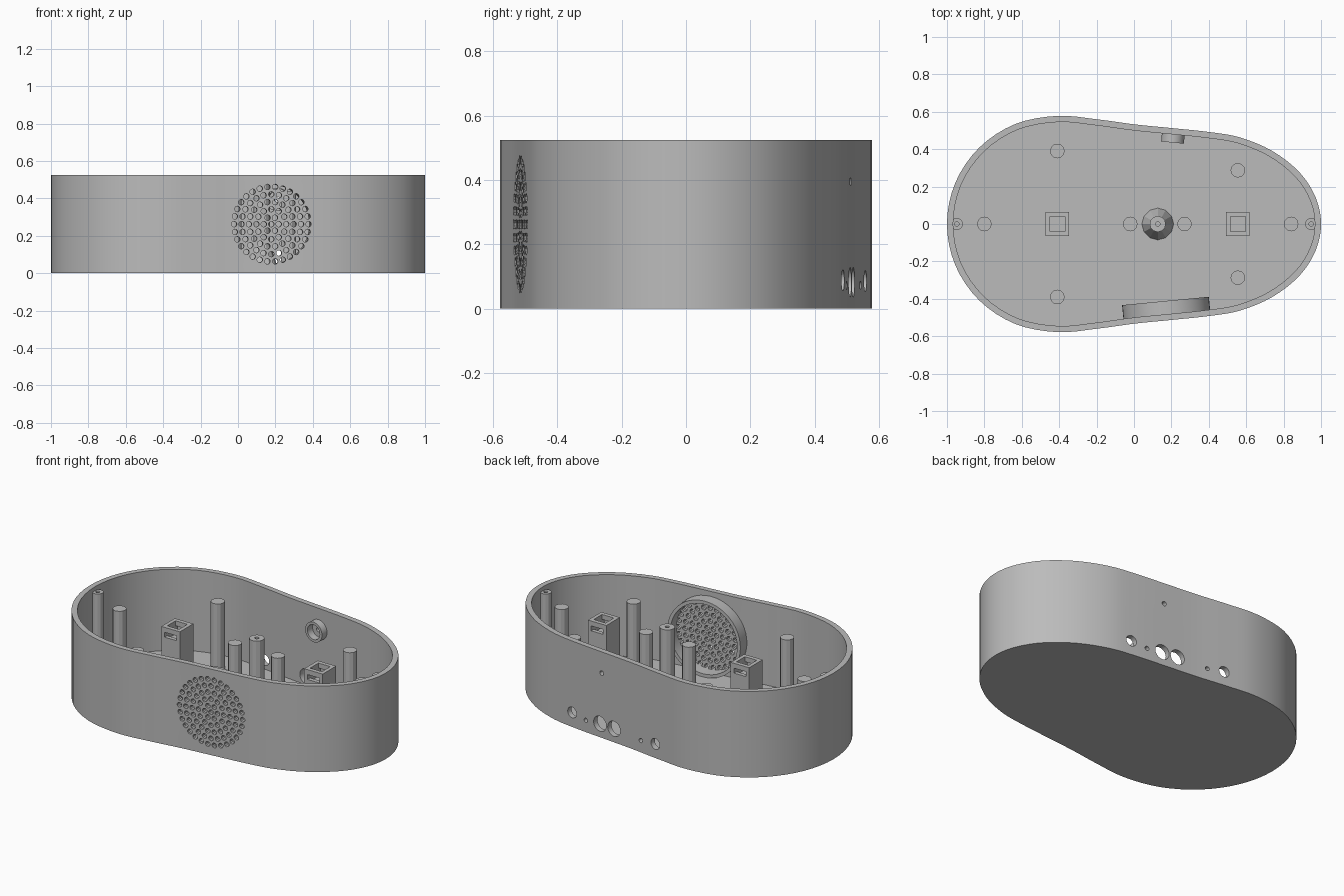
import bpy, bmesh
from math import pi, sin, cos, radians
from mathutils import Matrix, Vector

old = bpy.data.objects.get("Cube")
if old:
    bpy.data.objects.remove(old, do_unlink=True)

grey = bpy.data.materials.new("plain grey")
grey.use_nodes = True
grey.diffuse_color = (0.5, 0.5, 0.5, 1)
grey.node_tree.nodes["Principled BSDF"].inputs["Base Color"].default_value = (0.5, 0.5, 0.5, 1)

HEIGHT, FLOOR, WALL, POST_TOP = 0.525, 0.03, 0.033, 0.437


def finish(name, bm):
    bmesh.ops.remove_doubles(bm, verts=bm.verts, dist=1e-5)
    bmesh.ops.recalc_face_normals(bm, faces=bm.faces)
    mesh = bpy.data.meshes.new(name)
    bm.to_mesh(mesh)
    bm.free()
    mesh.materials.append(grey)
    obj = bpy.data.objects.new(name, mesh)
    bpy.context.collection.objects.link(obj)
    return obj


def smooth(obj):
    bpy.ops.object.select_all(action='DESELECT')
    obj.select_set(True)
    bpy.context.view_layer.objects.active = obj
    bpy.ops.object.shade_smooth_by_angle(angle=radians(25))


def lathe(name, profile, sides, matrix=Matrix(), closed=False):
    """Turn a (radius, z) profile about z, then place it."""
    bm = bmesh.new()
    rings = [[bm.verts.new(matrix @ Vector((r * cos(2 * pi * i / sides), r * sin(2 * pi * i / sides), z)))
              for i in range(sides)] for r, z in profile]
    pairs = list(zip(rings, rings[1:] + rings[:1]))
    for a, b in pairs if closed else pairs[:-1]:
        for i in range(sides):
            j = (i + 1) % sides
            bm.faces.new((a[i], a[j], b[j], b[i]))
    bmesh.ops.dissolve_degenerate(bm, dist=1e-6, edges=bm.edges)
    return finish(name, bm)


def box(name, centre, size):
    bm = bmesh.new()
    bmesh.ops.create_cube(bm, size=1, matrix=Matrix.Translation(centre) @ Matrix.Diagonal((*size, 1)))
    return finish(name, bm)


def cut(obj, cutter):
    cutter.hide_render = True
    mod = obj.modifiers.new("cut", 'BOOLEAN')
    mod.operation, mod.solver, mod.object = 'DIFFERENCE', 'EXACT', cutter
    bpy.context.view_layer.objects.active = obj
    bpy.ops.object.modifier_apply(modifier=mod.name)
    bpy.data.objects.remove(cutter, do_unlink=True)


# Egg-shaped outline: half of it as a smooth spline, mirrored in y
half = [(-0.41 - 0.59 * cos(t * pi / 8), 0.578 * sin(t * pi / 8)) for t in range(5)]
half += [(-0.2, 0.56), (0, 0.533), (0.2, 0.513), (0.4, 0.492), (0.566, 0.463),
         (0.74, 0.39), (0.886, 0.275), (0.972, 0.14), (1, 0)]
half = [Vector(p) for p in half]
flip = lambda p: Vector((p.x, -p.y))
ctrl = [flip(half[1])] + half + [flip(half[-2])]
upper = []
for a, b, c, d in zip(ctrl, ctrl[1:], ctrl[2:], ctrl[3:]):
    for k in range(4):
        t = k / 4
        upper.append(b + (c - a) * t / 2 + (a - 2.5 * b + 2 * c - d / 2) * t * t
                     + (1.5 * (b - c) + (d - a) / 2) * t ** 3)
outer = upper + [half[-1]] + [flip(p) for p in reversed(upper[1:])]
n = len(outer)
inner = []
for i, p in enumerate(outer):
    along = (outer[(i + 1) % n] - outer[i - 1]).normalized()
    inner.append(p + Vector((along.y, -along.x)) * WALL)

# Open tray
bm = bmesh.new()
loops = [[bm.verts.new((p.x, p.y, z)) for p in pts] for pts, z in
         ((outer, 0), (outer, HEIGHT), (inner, HEIGHT), (inner, FLOOR))]
for a, b in zip(loops, loops[1:]):
    for i in range(n):
        bm.faces.new((a[i], a[(i + 1) % n], b[(i + 1) % n], b[i]))
bm.faces.new(loops[0])
bm.faces.new(loops[-1])
tray = finish("tray", bm)

# Cutters: grille of concentric hole rings in front, sockets in the back wall
grille = (Matrix.Translation((0.178, -0.513, 0.262)) @ Matrix.Rotation(radians(5.5), 4, 'Z')
          @ Matrix.Rotation(pi / 2, 4, 'X'))
bm = bmesh.new()


def drill(matrix, radius, sides):
    bmesh.ops.create_cone(bm, cap_ends=True, segments=sides, radius1=radius, radius2=radius,
                          depth=0.17, matrix=matrix)


drill(grille, 0.015, 10)
for ring in range(1, 6):
    for i in range(6 * ring):
        a = 2 * pi * i / (6 * ring)
        drill(grille @ Matrix.Translation((0.04 * ring * cos(a), 0.04 * ring * sin(a), 0)), 0.015, 10)
for x, z, r in ((0.428, 0.088, 0.033), (0.326, 0.072, 0.013), (0.224, 0.082, 0.046),
                (0.122, 0.082, 0.046), (-0.075, 0.072, 0.013), (-0.184, 0.086, 0.033),
                (0.211, 0.395, 0.014)):
    drill(Matrix.Translation((x, 0.533 - 0.1 * x, z)) @ Matrix.Rotation(radians(-5.5), 4, 'Z')
          @ Matrix.Rotation(pi / 2, 4, 'X'), r, 24)
cut(tray, finish("hole_cutter", bm))
smooth(tray)

# Round collars on the inside of the walls (local z points to the front)
smooth(lathe("speaker_collar", [(0.233, 0.02), (0.233, 0.102), (0.213, 0.102), (0.213, 0.02)], 48,
             grille @ Matrix.Rotation(pi, 4, 'X'), True))
socket = (Matrix.Translation((0.213, 0.51, 0.395)) @ Matrix.Rotation(radians(-5.5), 4, 'Z')
          @ Matrix.Rotation(pi / 2, 4, 'X'))
smooth(lathe("sensor_collar", [(0.061, 0.015), (0.061, 0.075), (0.045, 0.075), (0.045, 0.015)], 32,
             socket, True))

# Plain support posts
posts = [(-0.8, 0), (-0.02, 0), (0.27, 0), (0.84, 0)]
posts += [(x, s * y) for x, y in ((-0.41, 0.39), (0.555, 0.287)) for s in (1, -1)]
for i, (x, y) in enumerate(posts):
    lathe(f"support_post_{i + 1}", [(0, 0.02), (0.039, 0.02), (0.039, POST_TOP), (0, POST_TOP)], 12,
          Matrix.Translation((x, y, 0)))

# Screw posts at both ends and the flared one in the middle
for side, x in (("right", -0.947), ("left", 0.947)):
    lathe(f"{side}_screw_post", [(0, 0.02), (0.032, 0.02), (0.032, 0.5), (0.012, 0.5), (0.012, 0.3), (0, 0.3)],
          12, Matrix.Translation((x, 0, 0)))
lathe("centre_screw_post", [(0, 0.02), (0.085, 0.02), (0.085, 0.035), (0.043, 0.15), (0.043, 0.505),
                            (0.012, 0.505), (0.012, 0.3), (0, 0.3)], 12, Matrix.Translation((0.127, 0, 0)))

# Square posts with a pocket on top and a slot from front to back
for side, x in (("right", -0.41), ("left", 0.555)):
    post = box(f"{side}_square_post", (x, 0, 0.23), (0.125, 0.13, 0.42))
    cut(post, box("pocket_cutter", (x, 0, 0.42), (0.08, 0.08, 0.12)))
    cut(post, box("slot_cutter", (x, 0, 0.395), (0.08, 0.2, 0.03)))
